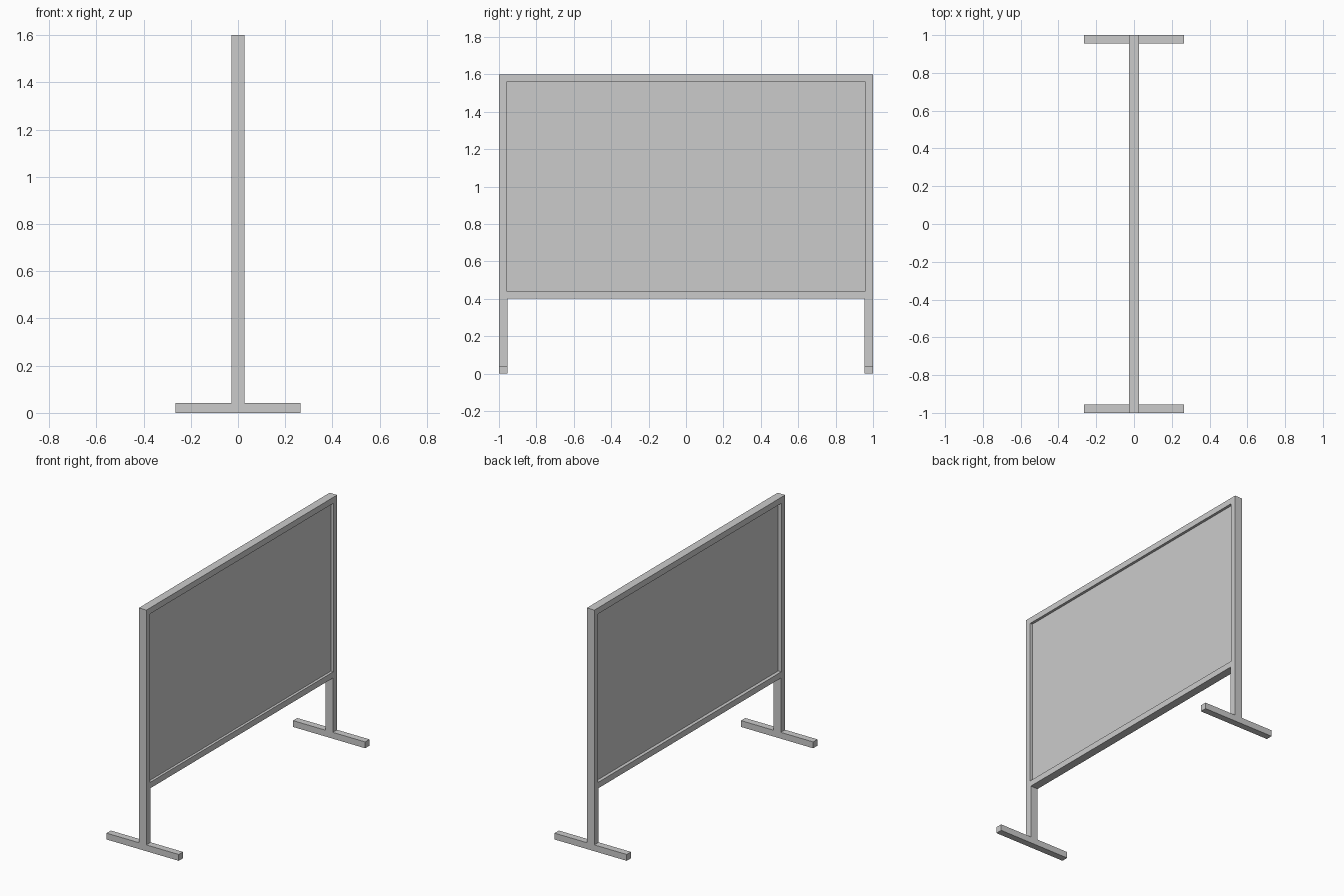
import bpy, bmesh

if "Cube" in bpy.data.objects:
    bpy.data.objects.remove(bpy.data.objects["Cube"])

DEPTH = 0.0275          # half thickness of frame and legs
Z0, Z1 = 0.402, 1.6     # bottom and top of the board
BORDER = 0.04


def finish(name, bm):
    bmesh.ops.recalc_face_normals(bm, faces=bm.faces)
    mesh = bpy.data.meshes.new(name)
    bm.to_mesh(mesh)
    bm.free()
    obj = bpy.data.objects.new(name, mesh)
    bpy.context.collection.objects.link(obj)
    return obj


def box(name, x, y, z):
    bm = bmesh.new()
    bmesh.ops.create_cube(bm, size=1)
    for v in bm.verts:
        v.co = [lo + (c + 0.5) * (hi - lo) for c, (lo, hi) in zip(v.co, (x, y, z))]
    return finish(name, bm)


def mirror_y(obj):
    mod = obj.modifiers.new("mirror", "MIRROR")
    mod.use_axis = (False, True, False)


# Rectangular frame: ring of quads, extruded through its thickness
bm = bmesh.new()
rings = []
for b in (0, BORDER):
    corners = ((b - 1, Z0 + b), (1 - b, Z0 + b), (1 - b, Z1 - b), (b - 1, Z1 - b))
    rings.append([bm.verts.new((-DEPTH, y, z)) for y, z in corners])
outer, inner = rings
for i in range(4):
    j = (i + 1) % 4
    bm.faces.new((outer[i], outer[j], inner[j], inner[i]))
ext = bmesh.ops.extrude_face_region(bm, geom=bm.faces[:])
bmesh.ops.translate(bm, vec=(2 * DEPTH, 0, 0),
                    verts=[g for g in ext["geom"] if isinstance(g, bmesh.types.BMVert)])
finish("board_frame", bm)

# Recessed writing panel
box("board_panel", (-0.005, 0.01), (BORDER - 1, 1 - BORDER), (Z0 + BORDER, Z1 - BORDER))

# Legs and feet, mirrored to both ends
mirror_y(box("leg", (-DEPTH, DEPTH), (0.955, 1), (0.042, Z0)))
mirror_y(box("foot", (-0.265, 0.265), (0.955, 1), (0, 0.042)))
